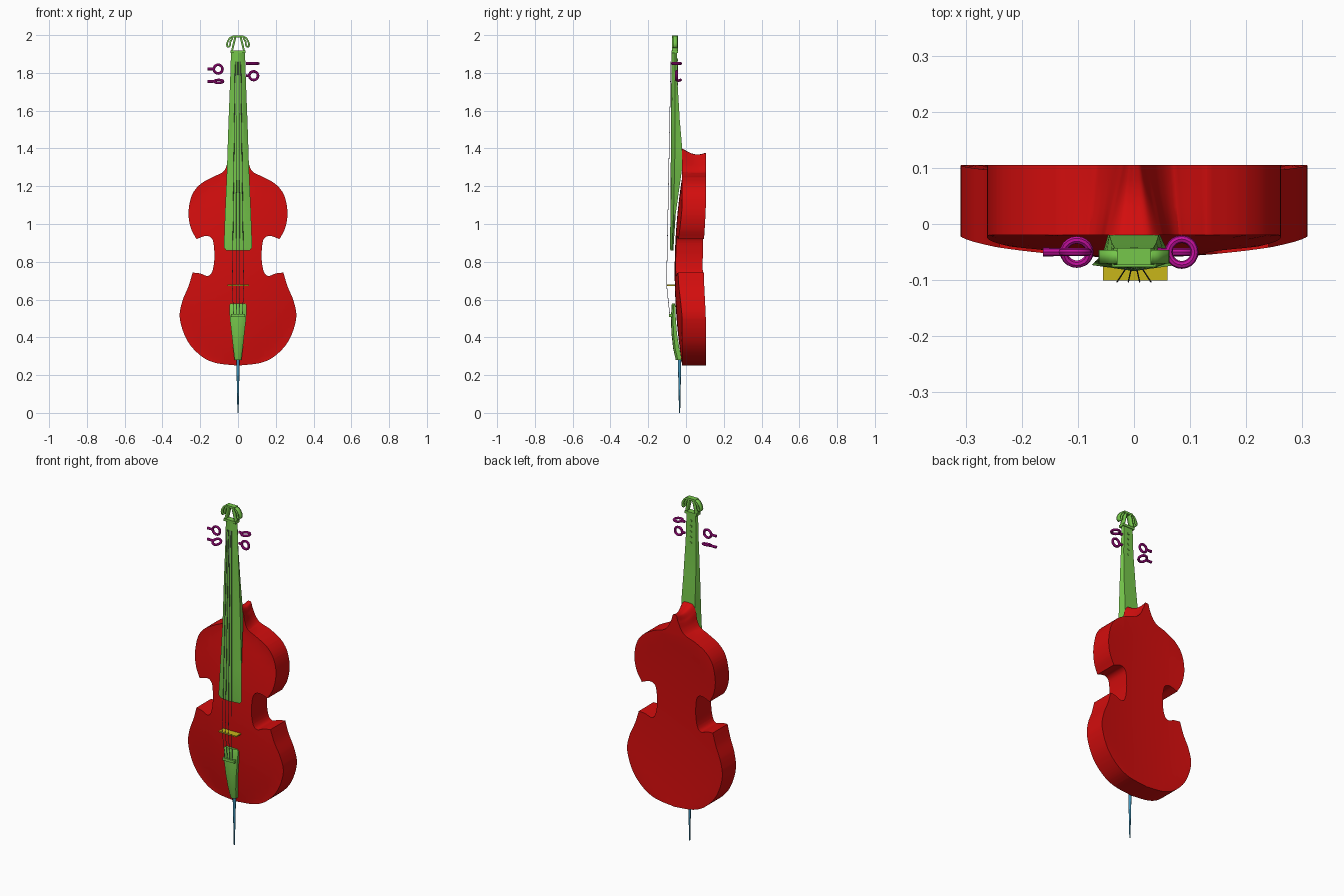
import bpy, bmesh, math
from mathutils import Vector

cube = bpy.data.objects.get("Cube")
if cube:
    bpy.data.objects.remove(cube)


def material(name, r, g, b):
    m = bpy.data.materials.new(name)
    m.use_nodes = True
    m.diffuse_color = (r, g, b, 1)
    m.node_tree.nodes["Principled BSDF"].inputs["Base Color"].default_value = (r, g, b, 1)
    return m


RED = material("red varnish", .65, .004, .004)
GREEN = material("green wood", .18, .57, .07)
PINK = material("magenta pegs", .55, .005, .34)
YELLOW = material("yellow bridge", .58, .47, .01)
BLUE = material("blue metal", .05, .29, .48)
GREY = material("string grey", .16, .16, .24)


def finish(bm, name, mat, angle=30):
    bmesh.ops.recalc_face_normals(bm, faces=bm.faces)
    mesh = bpy.data.meshes.new(name)
    bm.to_mesh(mesh)
    bm.free()
    ob = bpy.data.objects.new(name, mesh)
    bpy.context.collection.objects.link(ob)
    mesh.materials.append(mat)
    bpy.ops.object.select_all(action="DESELECT")
    ob.select_set(True)
    bpy.context.view_layer.objects.active = ob
    bpy.ops.object.shade_smooth_by_angle(angle=math.radians(angle))
    return ob


def spline(points, steps=6):
    """Smooth path through the points."""
    p = [Vector(q) for q in points]
    p = [2 * p[0] - p[1]] + p + [2 * p[-1] - p[-2]]
    out = []
    for a, b, c, d in zip(p, p[1:], p[2:], p[3:]):
        for i in range(steps):
            t = i / steps
            out.append(b + (c - a) * t / 2 + (2 * a - 5 * b + 4 * c - d) * t * t / 2
                       + (3 * b - a - 3 * c + d) * t ** 3 / 2)
    return out + [p[-2]]


def loft(name, rings, mat, angle=30):
    """Skin a stack of matching rings and cap both ends."""
    bm = bmesh.new()
    rows = [[bm.verts.new(v) for v in ring] for ring in rings]
    n = len(rows[0])
    for lo, hi in zip(rows, rows[1:]):
        for i in range(n):
            j = (i + 1) % n
            bm.faces.new((lo[i], lo[j], hi[j], hi[i]))
    bm.faces.new(rows[0])
    bm.faces.new(rows[-1])
    return finish(bm, name, mat, angle)


def rod(name, a, b, r1, r2, mat, sides=8):
    a, b = Vector(a), Vector(b)
    bm = bmesh.new()
    bmesh.ops.create_cone(bm, cap_ends=True, segments=sides, radius1=r1, radius2=r2,
                          depth=(b - a).length)
    turn = (b - a).to_track_quat("Z", "Y").to_matrix()
    for v in bm.verts:
        v.co = turn @ v.co + (a + b) / 2
    return finish(bm, name, mat, 40)


def box(name, center, size, mat):
    bm = bmesh.new()
    bmesh.ops.create_cube(bm, size=1)
    for v in bm.verts:
        v.co = Vector(center) + v.co * Vector(size)
    return finish(bm, name, mat)


# Body: mirrored outline of lower bout, waist and upper bout with heel
lower = spline([(0, .25), (.12, .265), (.2, .305), (.27, .385), (.308, .5), (.295, .59),
                (.262, .67), (.24, .743)])
waist = spline([(.24, .743), (.2, .738), (.16, .725), (.136, .75), (.125, .82), (.13, .9),
                (.145, .93), (.175, .936), (.22, .92)])
upper = spline([(.22, .92), (.25, .98), (.262, 1.06), (.245, 1.15), (.2, 1.21), (.13, 1.25),
                (.08, 1.275), (.06, 1.31), (.05, 1.36), (.03, 1.395), (0, 1.4)])
half = lower[:-1] + waist[:-1] + upper
outline = half + [Vector((-p.x, p.y)) for p in half[-2:0:-1]]

bm = bmesh.new()
front = bm.faces.new([bm.verts.new((p.x, 0, p.y)) for p in outline])
moved = bmesh.ops.extrude_face_region(bm, geom=[front], use_keep_orig=True)["geom"]
for v in moved:
    if isinstance(v, bmesh.types.BMVert):
        v.co.y = 1
bmesh.ops.triangulate(bm, faces=[f for f in bm.faces if len(f.verts) > 4])


def slice_along(axis, values):
    for value in values:
        normal = Vector((0, 0, 0))
        normal[axis] = 1
        bmesh.ops.bisect_plane(bm, geom=bm.verts[:] + bm.edges[:] + bm.faces[:],
                               plane_co=normal * value, plane_no=normal)


slice_along(0, [i * .04 for i in range(-7, 8)])
slice_along(2, [.3 + i * .05 for i in range(22)])
slice_along(1, [.2, .4, .6, .8])
for v in bm.verts:
    x, t, z = v.co
    # Arched front, hollowed back
    d = min(1, .8 * (x / .32) ** 2 + ((z - .75) / .5) ** 2)
    v.co.y = (-.06 + .04 * d) * (1 - t) + (.086 + .019 * d) * t
    # Heel narrows and dips towards the back
    k = min(1, max(0, (z - 1.25) / .12))
    v.co.x *= 1 - .6 * k * t
    v.co.z -= k * (.035 * math.sin(min(1, t * 1.4) * math.pi / 2) - .012 * t ** 4)
finish(bm, "body", RED, 35)


# Fingerboard and neck: ridged front, flat back
def neck_ring(z, w, f, b):
    e = f + .6 * min(b - f, .035)
    side = [(w * .55, f + .006), (w, e), (w * .8, b)]
    ring = [(0, f)] + side + [(-x, y) for x, y in reversed(side)]
    return [(x, y, z) for x, y in ring]


loft("neck", [neck_ring(*s) for s in (
    (.86, .062, -.083, -.066), (.875, .075, -.084, -.066), (1.05, .069, -.083, -.055),
    (1.3, .058, -.081, -.02), (1.4, .055, -.08, -.02), (1.55, .05, -.08, -.033),
    (1.75, .042, -.078, -.045), (1.91, .037, -.076, -.047))], GREEN, 20)

# Small studs down the back of the peg head
for i in range(5):
    z = 1.74 + i * .032
    rod("head_stud", (0, -.05, z), (0, -.042, z), .007, .007, GREEN)


# Openwork crown on the head
def ribbon(name, points, thick, depth):
    cu = bpy.data.curves.new(name, "CURVE")
    cu.dimensions = "2D"
    cu.fill_mode = "NONE"
    cu.extrude = depth
    sp = cu.splines.new("POLY")
    path = spline(points, 4)
    sp.points.add(len(path) - 1)
    for q, p in zip(sp.points, path):
        q.co = (p.x, p.y, 0, 1)
    ob = bpy.data.objects.new(name, cu)
    ob.location.y = -.058
    ob.rotation_euler.x = math.pi / 2
    ob.data.materials.append(GREEN)
    bpy.context.collection.objects.link(ob)
    mod = ob.modifiers.new("thickness", "SOLIDIFY")
    mod.thickness = thick
    mod.offset = 0


box("crown_base", (0, -.06, 1.912), (.078, .034, .014), GREEN)
box("crown_top", (0, -.058, 1.993), (.06, .03, .012), GREEN)
for s in (-1, 1):
    ribbon("crown_strut", [(s * .032, 1.915), (s * .024, 1.95), (s * .014, 1.99)], .01, .015)
    ribbon("crown_curl", [(s * .026, 1.993), (s * .044, 1.983), (s * .058, 1.955),
                          (s * .054, 1.938), (s * .043, 1.944), (s * .04, 1.965),
                          (s * .028, 1.985)], .009, .012)


# Tuning pegs: ring heads on short shafts
def peg(x, z, end, tilt):
    bpy.ops.mesh.primitive_torus_add(major_segments=20, minor_segments=8, major_radius=.023,
                                     minor_radius=.007, location=(x, -.05, z),
                                     rotation=(tilt, 0, 0))
    ob = bpy.context.object
    ob.name = "peg_ring"
    ob.data.materials.append(PINK)
    bpy.ops.object.shade_smooth_by_angle(angle=math.radians(40))
    start = x + math.copysign(.024, end - x)
    rod("peg_shaft", (start, -.05, z), (end, -.05, z), .007, .008, PINK)


peg(-.105, 1.82, -.162, math.pi / 2)
peg(-.102, 1.755, -.162, .35)
peg(.085, 1.85, .042, 0)
peg(.083, 1.785, .042, math.pi / 2)

# Bridge
box("bridge", (.002, -.075, .675), (.115, .052, .007), YELLOW)


# Tailpiece with string bar
def tail_ring(z, w, f, b):
    side = [(w * .6, f + .003), (w, f + .011), (w, b)]
    return [(x, y, z) for x, y in [(0, f)] + side + [(-x, y) for x, y in reversed(side)]]


loft("tailpiece", [tail_ring(*s) for s in (
    (.58, .037, -.074, -.057), (.57, .046, -.076, -.057), (.5, .043, -.08, -.054),
    (.42, .034, -.077, -.048), (.34, .025, -.068, -.035), (.28, .018, -.054, -.02))], GREEN)
box("string_bar", (0, -.08, .515), (.076, .018, .016), GREEN)

# Strings from tailpiece over the bridge to the head
for i in (-1.5, -.5, .5, 1.5):
    tail, top, nut = (i * .016, -.086, .52), (i * .02, -.103, .68), (i * .01, -.08, 1.86)
    rod("string_lower", tail, top, .0014, .0014, GREY, 6)
    rod("string", top, nut, .0014, .0014, GREY, 6)

# End pin
rod("end_pin", (0, -.034, 0), (0, -.034, .28), .003, .009, BLUE, 12)
